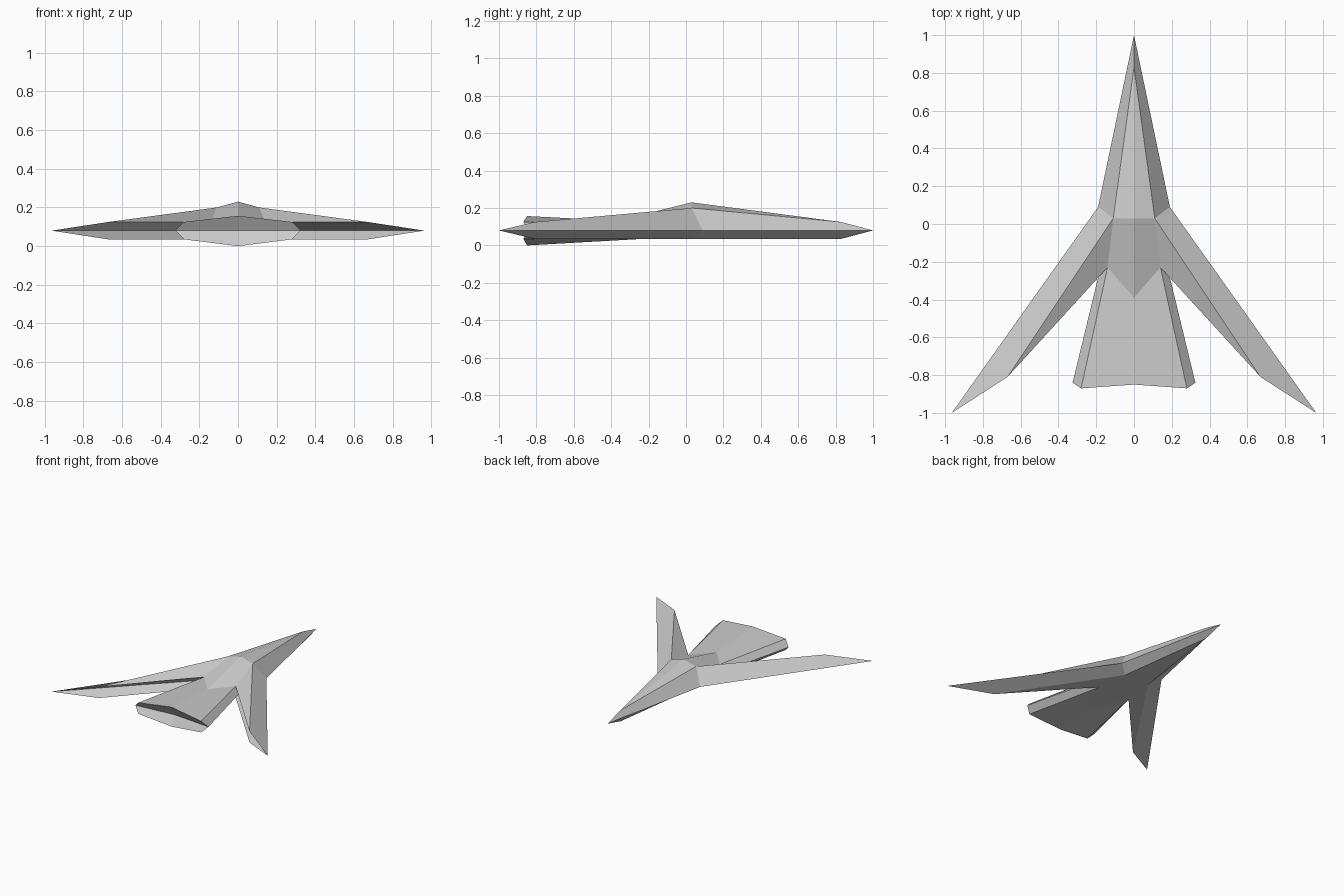
import bpy
import bmesh

cube = bpy.data.objects.get("Cube")
if cube:
    bpy.data.objects.remove(cube, do_unlink=True)

# One grey paint
grey = bpy.data.materials.new("light_grey")
grey.use_nodes = True
colour = (0.6, 0.6, 0.6, 1)
grey.diffuse_color = colour
grey.node_tree.nodes["Principled BSDF"].inputs["Base Color"].default_value = colour

MID, DECK, BELLY = 0.08, 0.125, 0.035

# Plan positions of the left half: each with its deck and belly height
ribs = {
    "nose": (0, 0.83, DECK, BELLY),
    "peak": (0, 0.03, 0.23, BELLY),
    "shoulder": (0.11, 0.03, 0.20, BELLY),
    "waist": (0.14, -0.23, DECK, BELLY),
    "wing_end": (0.67, -0.81, DECK, BELLY),
    "tail_corner": (0.28, -0.87, DECK, BELLY),
    "tail_end": (0, -0.85, 0.157, 0),
}

# Sharp middle edge shared by the deck and the belly
rim = {
    "nose_tip": (0, 1),
    "wing_root": (0.19, 0.09),
    "wing_tip": (0.965, -1),
    "crotch": (0.17, -0.2),
    "tail_side": (0.325, -0.84),
    "tail_groove": (0, -0.81),
}

panels = [
    # Nose and body
    ("nose_tip", "nose", "shoulder", "wing_root"),
    ("nose", "peak", "shoulder"),
    ("peak", "spine_end", "waist", "shoulder"),
    # Swept wing with a grooved trailing edge
    ("wing_root", "shoulder", "wing_end", "wing_tip"),
    ("shoulder", "waist", "wing_end"),
    ("waist", "crotch", "wing_tip", "wing_end"),
    # Fan tail with a grooved back
    ("waist", "spine_end", "tail_end", "tail_corner"),
    ("waist", "tail_corner", "tail_side", "crotch"),
    ("tail_corner", "tail_end", "tail_groove", "tail_side"),
]

bm = bmesh.new()
shared = {n: bm.verts.new((x, y, MID)) for n, (x, y) in rim.items()}
for side in (0, 1):
    points = dict(shared)
    for n, rib in ribs.items():
        points[n] = bm.verts.new((rib[0], rib[1], rib[2 + side]))
    points["spine_end"] = bm.verts.new(((0, -0.39, DECK), (0, -0.62, BELLY))[side])
    for panel in panels:
        bm.faces.new([points[n] for n in panel])

# Mirror the half, weld the centre line and face everything outwards
half = bm.verts[:] + bm.edges[:] + bm.faces[:]
copy = bmesh.ops.duplicate(bm, geom=half)["geom"]
for v in copy:
    if isinstance(v, bmesh.types.BMVert):
        v.co.x = -v.co.x
bmesh.ops.remove_doubles(bm, verts=bm.verts[:], dist=0.0001)
bmesh.ops.recalc_face_normals(bm, faces=bm.faces[:])

mesh = bpy.data.meshes.new("winged_hull")
bm.to_mesh(mesh)
bm.free()
mesh.materials.append(grey)
hull = bpy.data.objects.new("winged_hull", mesh)
bpy.context.collection.objects.link(hull)
